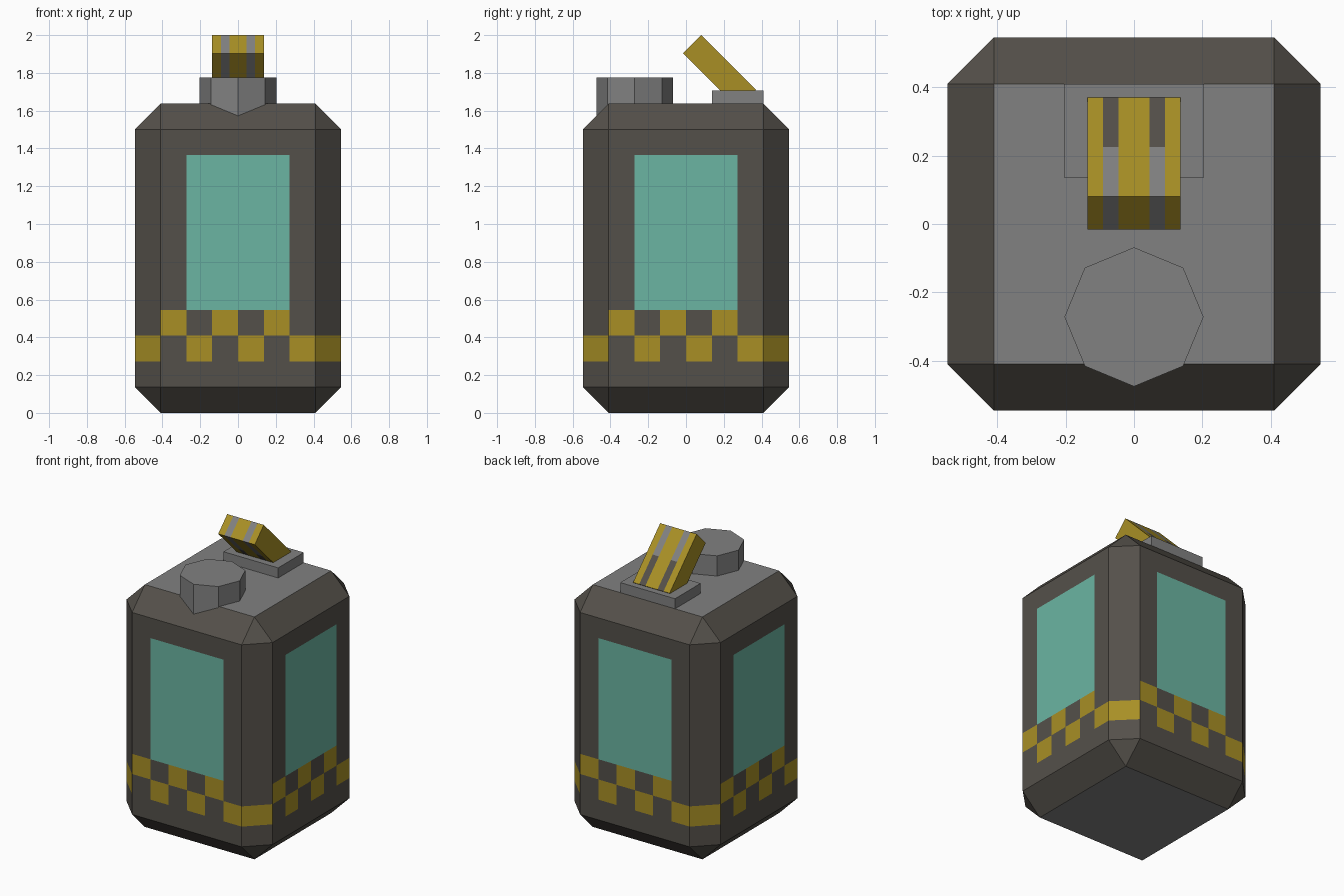
import bpy, bmesh, math
from mathutils import Vector, Matrix

if "Cube" in bpy.data.objects:
    bpy.data.objects.remove(bpy.data.objects["Cube"])

U = 0.1365  # model unit: the body is 8 x 8 x 12 of these


def material(name, rgb):
    m = bpy.data.materials.new(name)
    lin = [((c / 255 + 0.055) / 1.055) ** 2.4 for c in rgb]
    m.diffuse_color = (*lin, 1)
    m.use_nodes = True
    m.node_tree.nodes["Principled BSDF"].inputs["Base Color"].default_value = m.diffuse_color
    return m


MATS = [material("dark_brown_grey", (84, 80, 74)),
        material("mid_grey", (129, 129, 129)),
        material("mustard_yellow", (168, 143, 37)),
        material("teal_glass", (107, 181, 162))]
DARK, GREY, YELLOW, TEAL = range(4)


def box(sx, sy, sz):
    bm = bmesh.new()
    bmesh.ops.create_cube(bm, size=1)
    bmesh.ops.scale(bm, vec=(sx, sy, sz), verts=bm.verts)
    return bm


def cut(bm, axis, values):
    n = Vector((0, 0, 0))
    n[axis] = 1
    for v in values:
        geom = bm.verts[:] + bm.edges[:] + bm.faces[:]
        bmesh.ops.bisect_plane(bm, geom=geom, dist=1e-5, plane_co=n * v, plane_no=n)


def finish(bm, name, rule, loc, rot_x=0):
    """Colour faces by rule(centre, normal), then make the object."""
    bm.normal_update()
    for f in bm.faces:
        f.material_index = rule(f.calc_center_median(), f.normal)
    me = bpy.data.meshes.new(name)
    bm.to_mesh(me)
    bm.free()
    for m in MATS:
        me.materials.append(m)
    ob = bpy.data.objects.new(name, me)
    ob.location = loc
    ob.rotation_euler.x = rot_x
    bpy.context.collection.objects.link(ob)
    return ob


# Body: chamfered box, cut on the unit grid for windows and checker band
def body_rule(c, n):
    if abs(n.z) > 0.9:
        return GREY
    if abs(n.z) > 0.1:
        return DARK
    row = c.z / U
    if abs(n.x) > 0.1 and abs(n.y) > 0.1:          # corner chamfers
        return YELLOW if 2 < row < 3 else DARK
    across = (c.y * n.x - c.x * n.y) / U           # left to right, seen from outside
    if 4 < row < 10 and abs(across) < 2:
        return TEAL
    col = math.floor(across)
    if 3 < row < 4 and col in (-3, -1, 1):
        return YELLOW
    if 2 < row < 3 and col in (-2, 0, 2):
        return YELLOW
    return DARK


bm = box(8 * U, 8 * U, 12 * U)
bmesh.ops.translate(bm, vec=(0, 0, 6 * U), verts=bm.verts)
bmesh.ops.bevel(bm, geom=bm.edges[:], offset=U, offset_type='OFFSET',
                segments=1, affect='EDGES')
for axis in (0, 1):
    cut(bm, axis, [i * U for i in (-2, -1, 0, 1, 2)])
cut(bm, 2, [i * U for i in (2, 3, 4, 10)])
finish(bm, "body", body_rule, (0, 0, 0))

# Filler cap: octagonal prism sunk into the body
bm = bmesh.new()
bmesh.ops.create_cone(bm, cap_ends=True, segments=8, radius1=1.49 * U,
                      radius2=1.49 * U, depth=2 * U)
finish(bm, "filler_cap", lambda c, n: GREY, (0, -1.99 * U, 12 * U))

# Plate under the lever
finish(box(3 * U, 2 * U, U), "lever_plate", lambda c, n: GREY, (0, 2 * U, 12 * U))


# Lever: tilted striped bar
def lever_rule(c, n):
    if abs(n.x) < 0.5 and n.y < 0.5 and U / 3 < abs(c.x) < 2 * U / 3:
        return GREY if c.y < 0 else DARK
    return YELLOW


bm = box(2 * U, 3 * U, U)
cut(bm, 0, [s * U / 3 for s in (-2, -1, 1, 2)])
cut(bm, 1, [0])
finish(bm, "lever", lever_rule, (0, 0.177, 2 - 2 * U * math.sqrt(0.5)), math.radians(-45))
